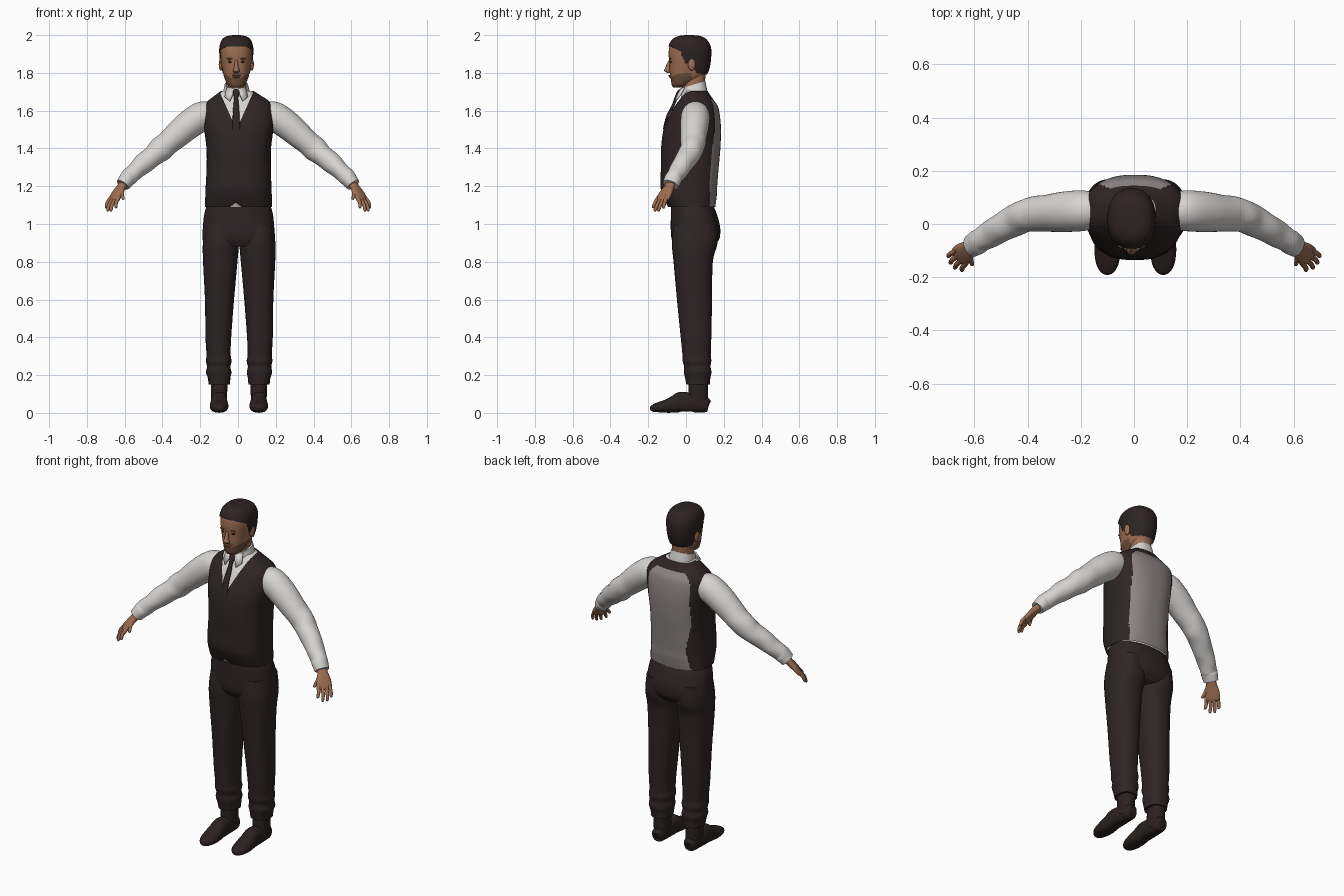
import bpy, bmesh, math
from mathutils import Vector

if "Cube" in bpy.data.objects:
    bpy.data.objects.remove(bpy.data.objects["Cube"])


def material(name, red, green, blue):
    mat = bpy.data.materials.new(name)
    mat.use_nodes = True
    mat.diffuse_color = (red, green, blue, 1)
    shader = mat.node_tree.nodes["Principled BSDF"]
    shader.inputs["Base Color"].default_value = (red, green, blue, 1)
    shader.inputs["Roughness"].default_value = 0.9
    return mat


dark_cloth = material("dark brown cloth", .028, .018, .018)
grey_cloth = material("grey lining", .27, .235, .235)
white_cloth = material("white shirt", .68, .66, .64)
skin = material("skin", .34, .155, .085)
stubble = material("stubble", .15, .075, .045)
hair_brown = material("dark hair", .026, .017, .016)
leather = material("dark leather", .024, .015, .014)
lip_tone = material("lips", .24, .09, .06)


def finish(name, bm, *mats):
    """Turn a bmesh into a smooth shaded object."""
    bmesh.ops.recalc_face_normals(bm, faces=bm.faces)
    mesh = bpy.data.meshes.new(name)
    bm.to_mesh(mesh)
    bm.free()
    for mat in mats:
        mesh.materials.append(mat)
    obj = bpy.data.objects.new(name, mesh)
    bpy.context.collection.objects.link(obj)
    bpy.ops.object.select_all(action="DESELECT")
    obj.select_set(True)
    bpy.context.view_layer.objects.active = obj
    bpy.ops.object.shade_smooth_by_angle(angle=math.radians(50))
    return obj


def spline(rows, steps):
    """Smoothly interpolate rows of numbers."""
    out = []
    for i in range(len(rows) - 1):
        a, b, c, d = (rows[max(0, min(len(rows) - 1, i + k))] for k in (-1, 0, 1, 2))
        for s in range(steps):
            t = s / steps
            out.append([q + .5 * t * (r - p + t * (2*p - 5*q + 4*r - w + t * (3 * (q - r) + w - p)))
                        for p, q, r, w in zip(a, b, c, d)])
    return out + [list(rows[-1])]


def loft(rows, ref=None, seg=40, steps=5, power=2.3, tilt=0):
    """Skin rings (x, y, z, half width, half depth); level unless ref gives the width axis."""
    bm = bmesh.new()
    rings, path = [], spline(rows, steps)
    for i, (x, y, z, ra, rb) in enumerate(path):
        u, v = Vector((1, 0, 0)), Vector((0, 1, tilt))
        if ref:
            tangent = (Vector(path[min(i + 1, len(path) - 1)][:3]) - Vector(path[max(i - 1, 0)][:3])).normalized()
            u = Vector(ref)
            u = (u - tangent * u.dot(tangent)).normalized()
            v = tangent.cross(u)
        ring = []
        for k in range(seg):
            c, s = math.cos(math.tau * k / seg), math.sin(math.tau * k / seg)
            c, s = (math.copysign(abs(n) ** (2 / power), n) for n in (c, s))
            ring.append(bm.verts.new(Vector((x, y, z)) + u * c * max(ra, .001) + v * s * max(rb, .001)))
        rings.append(ring)
    for low, high in zip(rings, rings[1:]):
        for k in range(seg):
            n = (k + 1) % seg
            bm.faces.new((low[k], low[n], high[n], high[k]))
    bm.faces.new(rings[0])
    bm.faces.new(rings[-1])
    return bm


def ball(name, loc, size, mat):
    bm = bmesh.new()
    bmesh.ops.create_uvsphere(bm, u_segments=20, v_segments=12, radius=1)
    for v in bm.verts:
        v.co = Vector(a * b + c for a, b, c in zip(v.co, size, loc))
    return finish(name, bm, mat)


def flip(rows, side, shift=0):
    return [(r[0] * side + shift, *r[1:]) for r in rows]


# Torso: shirt body with a waistcoat over it
torso = [(.003, .03, 1.09, .178, .125), (.003, .02, 1.15, .176, .143),
         (.003, .015, 1.2, .174, .15), (.004, .02, 1.3, .17, .153),
         (.004, .025, 1.4, .171, .157), (.004, .033, 1.5, .183, .152),
         (.004, .045, 1.57, .189, .135), (.003, .053, 1.62, .184, .117),
         (.002, .054, 1.65, .163, .097), (-.001, .052, 1.68, .122, .078),
         (-.004, .05, 1.705, .085, .064)]
finish("shirt_body", loft([(x, y, z, a - .008, b - .007) for x, y, z, a, b in torso], seg=64), white_cloth)

vest = loft(torso, seg=112, steps=9, power=2.5)
notches = [(-.008, 1.5, .45, 1), (-.012, 1.112, 1.4, -1)]  # neckline, hem gap
for mid, apex, slope, up in notches:
    for side in (1, -1):
        bmesh.ops.bisect_plane(vest, geom=vest.verts[:] + vest.edges[:] + vest.faces[:], dist=1e-5,
                               plane_co=(mid, 0, apex), plane_no=(side, 0, -slope * up))


def open_front(face):
    c = face.calc_center_median()
    return c.y < .04 and any(abs(c.x - mid) < slope * up * (c.z - apex) for mid, apex, slope, up in notches)


def back_panel(face):
    c = face.calc_center_median()
    width = .138 if c.x > 0 else min(.13, .1 + .2 * abs(c.z - 1.21))
    if c.z > 1.6:
        width -= 12 * (c.z - 1.6) ** 2
    return c.y > .04 and c.z < 1.66 and abs(c.x) < width


caps = [f for f in vest.faces if abs(f.normal.z) > .99 and f.calc_area() > .005]
bmesh.ops.delete(vest, geom=list({f for f in vest.faces if open_front(f)} | set(caps)), context="FACES")
for f in vest.faces:
    f.material_index = int(back_panel(f))
finish("waistcoat", vest, dark_cloth, grey_cloth)

# Collar, its two points, and the tie
finish("collar", loft([(-.007, .045, 1.67, .074, .07), (-.008, .042, 1.7, .07, .068),
                       (-.009, .04, 1.738, .062, .062)], tilt=.3), white_cloth)
for side in (1, -1):
    bm = bmesh.new()
    corners = [(.006, -.034, 1.715), (.05, -.012, 1.725), (.062, -.04, 1.675), (.036, -.062, 1.652)]
    bm.faces.new([bm.verts.new((x * side - .009, y, z)) for x, y, z in corners])
    wing = finish("collar_point", bm, white_cloth)
    wing.modifiers.new("thickness", "SOLIDIFY").thickness = .008
finish("tie", loft([(-.01, -.028, 1.71, .012, .008), (-.01, -.036, 1.695, .019, .013),
                    (-.01, -.05, 1.67, .011, .01), (-.01, -.072, 1.62, .015, .007),
                    (-.01, -.098, 1.57, .018, .007), (-.009, -.117, 1.5, .02, .006)],
                   ref=(1, 0, 0), seg=20), dark_cloth)

# Trousers: seat and legs, with bunched cloth near the ankles
finish("trouser_seat", loft([(.003, .03, 1.108, .166, .11), (.003, .042, 1.05, .182, .122),
                             (.003, .05, .98, .189, .131), (.003, .05, .92, .191, .126),
                             (.004, .045, .88, .17, .1)], seg=56), dark_cloth)
leg = [(.095, .05, 1, .085, .115), (.097, .046, .9, .095, .121), (.1, .038, .8, .091, .104),
       (.104, .045, .6, .077, .093), (.11, .053, .4, .068, .081), (.109, .056, .31, .064, .075),
       (.108, .058, .275, .068, .076), (.108, .06, .245, .062, .07), (.108, .062, .215, .067, .073),
       (.106, .062, .185, .06, .067), (.105, .064, .15, .056, .062)]
shaft = [(.105, .066, .19, .045, .052), (.105, .064, .11, .043, .052), (.105, .06, .03, .04, .055)]
shoe = [(.105, .122, .04, .012, .02), (.105, .112, .042, .034, .038), (.105, .05, .05, .042, .048),
        (.105, -.02, .056, .043, .056), (.105, -.06, .046, .046, .046), (.105, -.1, .036, .049, .036),
        (.105, -.15, .029, .042, .026), (.105, -.18, .023, .025, .017), (.105, -.19, .02, .006, .006)]

# Sleeve, cuff and hand path points
sleeve = [(.14, .05, 1.57, .066, .07), (.19, .05, 1.57, .076, .078), (.26, .046, 1.525, .076, .076),
          (.33, .04, 1.465, .069, .069), (.37, .038, 1.43, .067, .064), (.41, .03, 1.395, .061, .066),
          (.45, .012, 1.36, .06, .056), (.5, -.015, 1.32, .053, .055), (.54, -.038, 1.283, .052, .046),
          (.575, -.06, 1.25, .044, .046), (.587, -.068, 1.237, .047, .043), (.61, -.082, 1.207, .043, .037)]
palm = [(.595, -.075, 1.225, .028, .024), (.618, -.088, 1.195, .029, .02), (.637, -.106, 1.165, .04, .018),
        (.656, -.123, 1.132, .041, .014), (.662, -.128, 1.12, .03, .008)]
fingers = [("index", (.634, -.15, 1.135), (.648, -.176, 1.085)),
           ("middle", (.65, -.136, 1.128), (.675, -.167, 1.068)),
           ("ring", (.664, -.12, 1.13), (.692, -.148, 1.068)),
           ("little", (.674, -.104, 1.137), (.7, -.122, 1.083)),
           ("thumb", (.612, -.11, 1.185), (.608, -.155, 1.13))]

for side, word in ((1, "left"), (-1, "right")):
    finish(word + "_trouser_leg", loft(flip(leg, side, .006)), dark_cloth)
    finish(word + "_boot_shaft", loft(flip(shaft, side, .005)), leather)
    bm = loft(flip(shoe, side, .005), ref=(1, 0, 0), seg=32)
    for v in bm.verts:
        v.co.z = max(v.co.z, .008 if -.03 < v.co.y < .04 else 0)
    finish(word + "_shoe", bm, leather)
    finish(word + "_sleeve", loft(flip(sleeve, side), ref=(0, 1, 0), power=2), white_cloth)
    across = (.6 * side, .75, 0)
    finish(word + "_palm", loft(flip(palm, side), ref=across, seg=24), skin)
    for label, base, tip in fingers:
        a, b = Vector(base), Vector(tip)
        start, bend = a - (b - a) * .3, (a + b) / 2 + Vector((.004, 0, .004))
        rows = [(*start, .009, .009), (*a, .0105, .011), (*bend, .0095, .01),
                (*a.lerp(b, .9), .008, .008), (*b, .003, .003)]
        finish(f"{word}_{label}_finger", loft(flip(rows, side), ref=across, seg=12, steps=3, power=2), skin)

# Neck and head, with stubble chosen by position
mid = -.009
finish("neck", loft([(mid, .045, 1.67, .055, .06), (mid, .04, 1.74, .054, .06), (mid, .045, 1.82, .056, .062)]), skin)
head = [(mid, -.045, 1.722, .026, .022), (mid, -.028, 1.738, .046, .048), (mid, -.002, 1.77, .062, .079),
        (mid, .012, 1.8, .07, .098), (mid, .018, 1.85, .079, .106), (mid, .018, 1.9, .084, .11),
        (mid, .019, 1.94, .083, .106), (mid, .018, 1.97, .07, .086), (mid, .018, 1.988, .045, .055),
        (mid, .018, 1.994, .012, .015)]
bm = loft(head, seg=80, steps=8)
for f in bm.faces:
    c = f.calc_center_median()
    jaw = c.z < 1.775 + .6 * max(0, abs(c.x - mid) - .03) and c.y < .03
    moustache = abs(c.x - mid) < .032 and 1.79 < c.z < 1.8 and c.y < 0
    f.material_index = int(jaw or moustache)
finish("head", bm, skin, stubble)

# Hair cap: a slightly larger head trimmed along the hairline
hairline = [(-.2, 1.945), (-.085, 1.94), (-.03, 1.915), (-.005, 1.85), (.035, 1.845), (.055, 1.795), (.3, 1.79)]


def below_hairline(face):
    c = face.calc_center_median()
    for (y0, z0), (y1, z1) in zip(hairline, hairline[1:]):
        if y0 <= c.y < y1:
            return c.z < z0 + (z1 - z0) * (c.y - y0) / (y1 - y0)


bm = loft([(x, y, z + .006 * (z > 1.95), a + .006, b + .006) for x, y, z, a, b in head], seg=96, steps=10)
bmesh.ops.delete(bm, geom=[f for f in bm.faces if below_hairline(f)], context="FACES")
finish("hair", bm, hair_brown)

# Face details
finish("nose", loft([(mid, -.08, 1.87, .007, .009), (mid, -.089, 1.85, .009, .012), (mid, -.095, 1.825, .013, .015),
                     (mid, -.098, 1.812, .018, .018), (mid, -.088, 1.8, .012, .012)], seg=20, power=2), skin)
ball("upper_lip", (mid, -.084, 1.786), (.023, .009, .004), lip_tone)
ball("lower_lip", (mid, -.082, 1.779), (.02, .01, .005), lip_tone)
ball("chin", (mid, -.056, 1.744), (.026, .021, .019), stubble)
for side, word in ((1, "left"), (-1, "right")):
    ball(word + "_eye", (mid + side * .033, -.081, 1.858), (.012, .006, .005), hair_brown)
    ball(word + "_brow", (mid + side * .034, -.083, 1.875), (.018, .008, .004), stubble)
    ball(word + "_ear", (mid + side * .082, .03, 1.845), (.011, .02, .033), skin)
